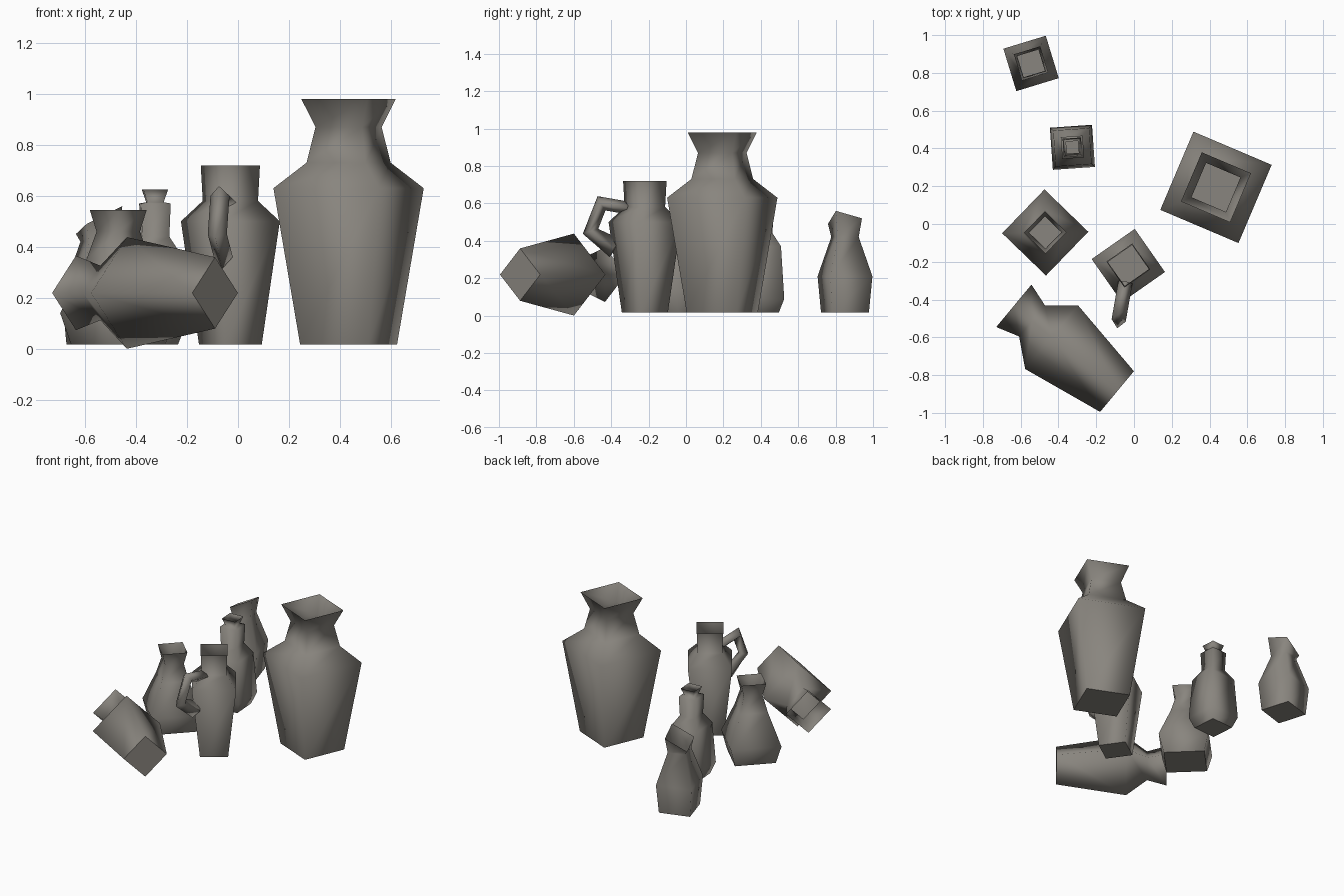
import bpy, bmesh, math
from mathutils import Matrix, Vector

old = bpy.data.objects.get("Cube")
if old:
    bpy.data.objects.remove(old, do_unlink=True)

clay = bpy.data.materials.new("grey_clay")
clay.use_nodes = True
clay.diffuse_color = (0.25, 0.235, 0.21, 1)
bsdf = clay.node_tree.nodes["Principled BSDF"]
bsdf.inputs["Base Color"].default_value = clay.diffuse_color
bsdf.inputs["Roughness"].default_value = 0.9


def finish(name, bm, matrix):
    """Turn a bmesh into a smooth shaded clay object."""
    for f in bm.faces:
        f.smooth = True
    mesh = bpy.data.meshes.new(name)
    bm.to_mesh(mesh)
    bm.free()
    mesh.materials.append(clay)
    obj = bpy.data.objects.new(name, mesh)
    obj.matrix_world = matrix
    bpy.context.collection.objects.link(obj)
    return obj


def bridge(bm, a, b):
    n = len(a)
    for i in range(n):
        j = (i + 1) % n
        bm.faces.new((a[i], a[j], b[j], b[i]))


def vase(name, profile, matrix, rim_slope=0.0, slope_angle=0.0):
    """Open four-sided pot from (radius, height) pairs, closed at the base."""
    bm = bmesh.new()
    rings = []
    for r, z in profile:
        rings.append([bm.verts.new((r * math.cos(k * math.pi / 2),
                                    r * math.sin(k * math.pi / 2), z))
                      for k in range(4)])
    for v in rings[-1]:
        v.co.z += rim_slope * (v.co.x * math.cos(slope_angle)
                               + v.co.y * math.sin(slope_angle))
    for a, b in zip(rings, rings[1:]):
        bridge(bm, a, b)
    base = bm.faces.new(rings[0][::-1])
    for e in base.edges:
        e.smooth = False
    return finish(name, bm, matrix)


def standing(x, y, degrees):
    return Matrix.Translation((x, y, 0)) @ Matrix.Rotation(math.radians(degrees), 4, 'Z')


FLOOR = 0.016

# Large broad-shouldered vase
vase("large_vase", [(0.205, FLOOR), (0.318, 0.63), (0.178, 0.73), (0.14, 0.87), (0.2, 0.98)],
     standing(0.434, 0.194, 22))

# Tall jug
jug_place = standing(-0.03, -0.22, -10)
vase("jug_body", [(0.125, FLOOR), (0.197, 0.5), (0.11, 0.58), (0.118, 0.72)], jug_place)

# Round-bellied flask with a flared mouth
vase("bellied_flask", [(0.185, FLOOR), (0.228, 0.14), (0.125, 0.35), (0.085, 0.46), (0.112, 0.545)],
     standing(-0.47, -0.045, 1))

# Slim bottle with a stepped neck
vase("stepped_bottle", [(0.12, FLOOR), (0.158, 0.09), (0.135, 0.37), (0.075, 0.44),
                        (0.082, 0.57), (0.045, 0.575), (0.069, 0.625)],
     standing(-0.326, 0.406, 49))

# Pitcher with a tilted pouring rim
vase("pouring_pitcher", [(0.145, FLOOR), (0.166, 0.21), (0.083, 0.42), (0.103, 0.505)],
     standing(-0.545, 0.85, 62), rim_slope=0.55, slope_angle=math.radians(-75))

# Fallen vase lying on its corner edge
axis = Vector((-0.77, 0.64, 0)).normalized()
side = Vector((0, 0, 1)).cross(axis)
up = axis.cross(side)
lying = Matrix((side, up, axis)).transposed().to_4x4()
vase("fallen_vase", [(0.14, 0), (0.219, 0.45), (0.107, 0.585), (0.146, 0.71)],
     Matrix.Translation((-0.09, -0.887, 0.219)) @ lying)

# Jug handle: a four-sided bar bent outwards from one corner of the jug
path = [Vector(p) for p in ((0, -0.09, 0.575), (0, -0.235, 0.6),
                            (0, -0.295, 0.45), (0, -0.16, 0.36))]
bm = bmesh.new()
loops = []
for i, p in enumerate(path):
    before = (p - path[max(i - 1, 0)]).normalized()
    after = (path[min(i + 1, len(path) - 1)] - p).normalized()
    tangent = (before + after).normalized()
    across = Vector((1, 0, 0))
    out = tangent.cross(across)
    width = 0.034 / max(tangent.dot(after or before), 0.6)
    loops.append([bm.verts.new(p + d) for d in
                  (across * 0.038, out * width, across * -0.038, out * -width)])
for a, b in zip(loops, loops[1:]):
    bridge(bm, a, b)
bm.faces.new(loops[0][::-1])
bm.faces.new(loops[-1])
bmesh.ops.recalc_face_normals(bm, faces=bm.faces[:])
finish("jug_handle", bm, jug_place)
